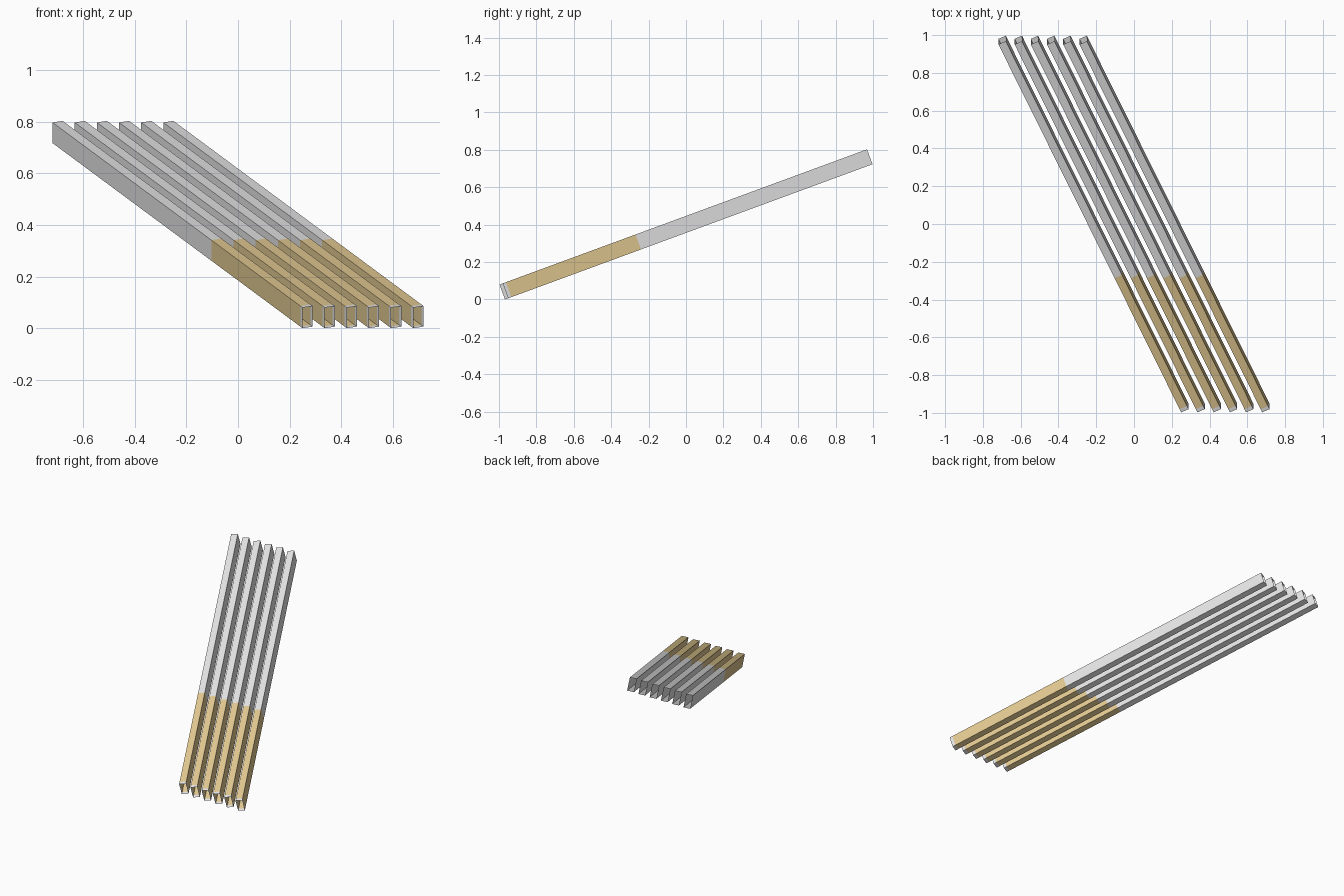
import bpy, bmesh, math
from mathutils import Vector, Matrix

if "Cube" in bpy.data.objects:
    bpy.data.objects.remove(bpy.data.objects["Cube"])

W, H, L = 0.043, 0.085, 2.29        # bar width, height, length
PITCH, COUNT = 0.0858, 6            # spacing along x
TIP, BAND = 0.02, 0.835             # coloured band limits along the bar
ROT = Matrix.Rotation(math.radians(20.2), 4, 'X') @ Matrix.Rotation(math.radians(25), 4, 'Z')


def material(name, rgb):
    m = bpy.data.materials.new(name)
    m.diffuse_color = (*rgb, 1)
    m.use_nodes = True
    m.node_tree.nodes["Principled BSDF"].inputs["Base Color"].default_value = m.diffuse_color
    return m


grey = material("light_grey", (0.8, 0.8, 0.8))
tan = material("warm_tan", (0.78, 0.60, 0.29))


def bar(name, x):
    # open-ended rectangular tube with a tan band near its front end
    bm = bmesh.new()
    rings = []
    for y in (0, TIP, BAND, L):
        rings.append([bm.verts.new(ROT @ Vector((sx * W / 2, y - L / 2, sz * H / 2)) + Vector((x, 0, 0)))
                      for sx, sz in ((-1, -1), (1, -1), (1, 1), (-1, 1))])
    for i in range(3):
        for k in range(4):
            n = (k + 1) % 4
            # vertex order makes the walls face outwards
            f = bm.faces.new((rings[i][k], rings[i][n], rings[i + 1][n], rings[i + 1][k]))
            f.material_index = 1 if i == 1 else 0
    me = bpy.data.meshes.new(name)
    bm.to_mesh(me)
    bm.free()
    me.materials.append(grey)
    me.materials.append(tan)
    ob = bpy.data.objects.new(name, me)
    bpy.context.collection.objects.link(ob)
    return ob


# row of parallel sloping bars
bars = [bar(f"sloping_bar_{i + 1}", (i - (COUNT - 1) / 2) * PITCH) for i in range(COUNT)]

# stand the row on the ground
low = min(v.co.z for b in bars for v in b.data.vertices)
for b in bars:
    b.location.z = -low
